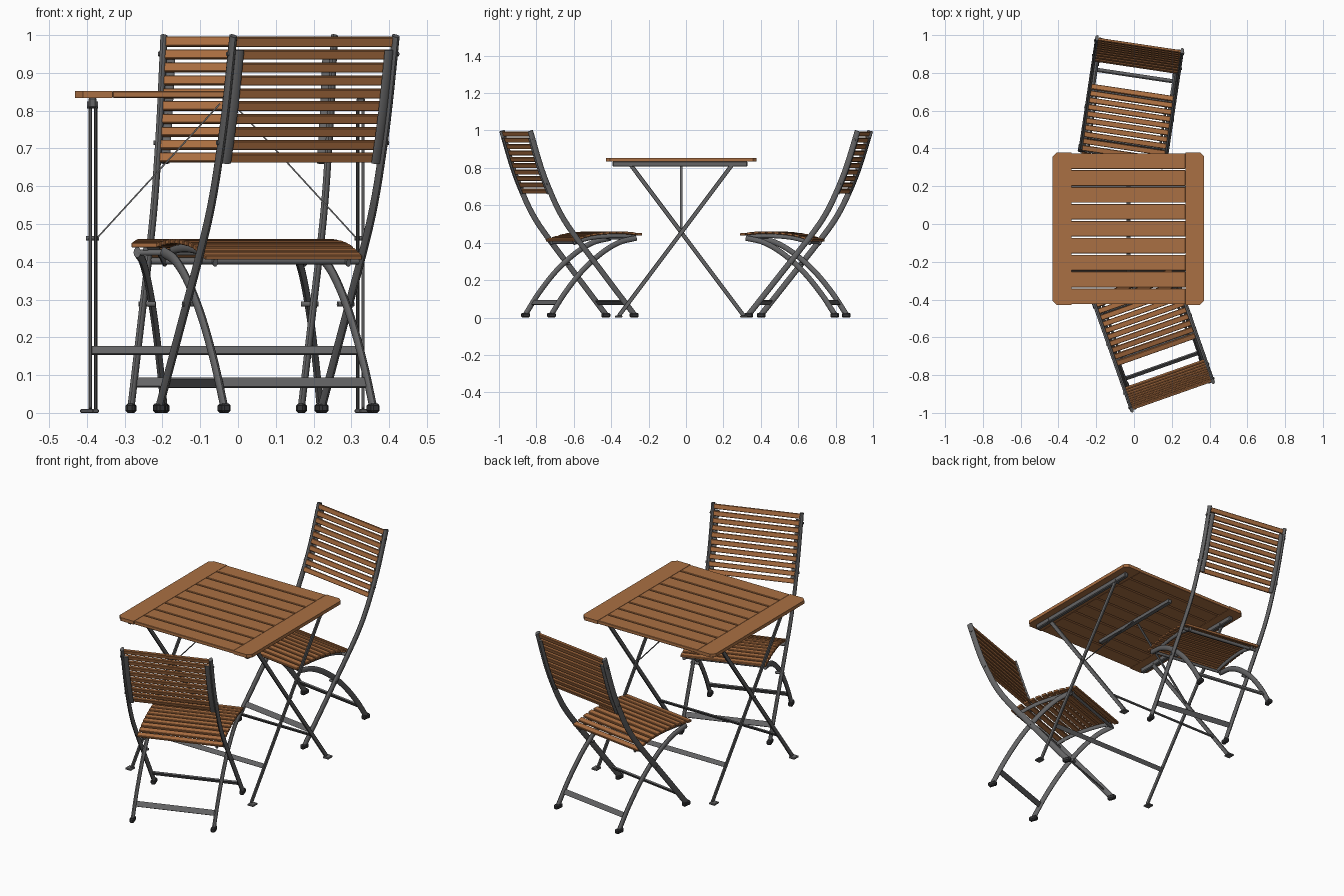
import bpy, bmesh, math
from mathutils import Matrix, Vector

if "Cube" in bpy.data.objects:
    bpy.data.objects.remove(bpy.data.objects["Cube"])

def material(name, rgb):
    m = bpy.data.materials.new(name)
    m.diffuse_color = (*rgb, 1)
    m.use_nodes = True
    m.node_tree.nodes["Principled BSDF"].inputs["Base Color"].default_value = m.diffuse_color
    return m

WOOD = material("table wood", (0.40, 0.16, 0.056))
CHAIR_WOOD = material("chair wood", (0.40, 0.155, 0.052))
STEEL = material("grey steel", (0.13, 0.13, 0.133))
RUBBER = material("dark rubber", (0.035, 0.035, 0.037))
I = Matrix.Identity(4)

def finish(name, bm, mat, M, smooth=False):
    bmesh.ops.transform(bm, matrix=M, verts=bm.verts)
    bmesh.ops.recalc_face_normals(bm, faces=bm.faces)
    me = bpy.data.meshes.new(name)
    bm.to_mesh(me)
    bm.free()
    me.materials.append(mat)
    ob = bpy.data.objects.new(name, me)
    bpy.context.collection.objects.link(ob)
    if smooth:
        bpy.context.view_layer.objects.active = ob
        ob.select_set(True)
        bpy.ops.object.shade_smooth_by_angle(angle=math.radians(40))
        ob.select_set(False)
    return ob

def box(name, centre, size, mat, M=I, rx=0.0, bevel=0.0, ry=0.0):
    bm = bmesh.new()
    bmesh.ops.create_cube(bm, size=1, matrix=Matrix.Diagonal((*size, 1)))
    if bevel:
        bmesh.ops.bevel(bm, geom=bm.edges[:], offset=bevel, segments=1, affect='EDGES')
    R = Matrix.Rotation(rx, 4, 'X') @ Matrix.Rotation(ry, 4, 'Y')
    return finish(name, bm, mat, M @ Matrix.Translation(centre) @ R)

def rod(name, a, b, r, mat, M=I, r2=None):
    a, b = Vector(a), Vector(b)
    bm = bmesh.new()
    bmesh.ops.create_cone(bm, cap_ends=True, segments=12, radius1=r,
                          radius2=r if r2 is None else r2, depth=(b - a).length)
    q = (b - a).to_track_quat('Z', 'Y').to_matrix().to_4x4()
    return finish(name, bm, mat, M @ Matrix.Translation((a + b) / 2) @ q, True)

def curve(pts, n=6):
    """Smooth path through (y, z) points."""
    p = [Vector(q) for q in pts]
    p = [2 * p[0] - p[1]] + p + [2 * p[-1] - p[-2]]
    out = []
    for i in range(1, len(p) - 2):
        a, b, c, d = p[i - 1:i + 3]
        for k in range(n):
            t = k / n
            out.append(0.5 * (2 * b + (c - a) * t + (2 * a - 5 * b + 4 * c - d) * t * t
                              + (3 * b - a - 3 * c + d) * t ** 3))
    return out + [p[-2]]

def sweep(name, x, path, half_x, half_d, mat, M):
    """Oval tube along a path lying in the y-z plane."""
    bm = bmesh.new()
    rings = []
    for i, p in enumerate(path):
        t = (path[min(i + 1, len(path) - 1)] - path[max(i - 1, 0)]).normalized()
        nrm = Vector((-t.y, t.x))
        ring = []
        for k in range(12):
            a = math.tau * k / 12
            q = p + nrm * half_d * math.sin(a)
            ring.append(bm.verts.new((x + half_x * math.cos(a), q.x, q.y)))
        rings.append(ring)
    for r, s in zip(rings, rings[1:]):
        for k in range(12):
            bm.faces.new((r[k], r[(k + 1) % 12], s[(k + 1) % 12], s[k]))
    bm.faces.new(rings[0])
    bm.faces.new(rings[-1])
    return finish(name, bm, mat, M, True)

def at(path, idx, value):
    """Point and tangent where path coordinate idx reaches value."""
    for a, b in zip(path, path[1:]):
        lo, hi = a[idx], b[idx]
        if min(lo, hi) <= value <= max(lo, hi):
            return a.lerp(b, (value - lo) / (hi - lo)), (b - a).normalized()
    return path[-1], (path[-1] - path[-2]).normalized()

# ---------------- table ----------------
T = Matrix.Translation((-0.03, -0.025, 0))

# end boards with clipped outer corners
for s in (-1, 1):
    bm = bmesh.new()
    prof = [(0.302, -0.403), (0.38, -0.403), (0.401, -0.382), (0.401, 0.382), (0.38, 0.403), (0.302, 0.403)]
    f = bm.faces.new([bm.verts.new((s * x, y, 0.834)) for x, y in prof])
    g = bmesh.ops.extrude_face_region(bm, geom=[f])
    bmesh.ops.translate(bm, vec=(0, 0, 0.018),
                        verts=[v for v in g["geom"] if isinstance(v, bmesh.types.BMVert)])
    finish("table_end_board", bm, WOOD, T)
pitch = 0.806 / 9
for i in range(9):
    box("table_slat", (0, -0.403 + pitch * (i + 0.5), 0.843), (0.604, pitch - 0.007, 0.018),
        WOOD, T, bevel=0.002)

# under-top rails, crossed legs, feet
box("table_centre_rail", (0, 0, 0.825), (0.022, 0.56, 0.018), STEEL, T)
for s in (-1, 1):
    box("table_side_rail", (s * 0.355, -0.007, 0.821), (0.022, 0.72, 0.028), STEEL, T, 0, 0.004)
    for d, x in ((1, 0.361), (-1, 0.347)):
        a, b = Vector((-0.335 * d, 0.008)), Vector((0.27 * d, 0.815))
        mid, v = (a + b) / 2, b - a
        rx = math.atan2(-v.x, v.y)
        box("table_leg", (s * x, mid.x, mid.y), (0.009, 0.022, v.length), STEEL, T, rx, 0.002)
        box("table_foot", (s * (x + 0.009), a.x, 0.005), (0.036, 0.04, 0.01), STEEL, T, 0, 0.003)
        rod("table_hinge", (s * 0.34, b.x, b.y), (s * 0.37, b.x, b.y), 0.009, STEEL, T)
    rod("table_pivot_bolt", (s * 0.338, 0, 0.462), (s * 0.372, 0, 0.462), 0.006, STEEL, T)
    # flat diagonal brace from leg crossing to the centre rail
    box("table_brace", (s * 0.18, 0, 0.641), (0.004, 0.012, 0.48), STEEL, T,
        ry=-s * math.atan2(0.324, 0.354))
for d, x in ((1, 0.361), (-1, 0.347)):
    y = d * (-0.335 + 0.605 * 0.157 / 0.807)
    box("table_stretcher", (0, y, 0.165), (2 * x, 0.006, 0.024), STEEL, T,
        math.atan2(-0.605 * d, 0.807))

# ---------------- chairs: local x across, y backwards ----------------
MAIN = curve([(0.0, 0.012), (0.17, 0.225), (0.345, 0.445), (0.42, 0.555),
              (0.475, 0.665), (0.53, 0.80), (0.592, 0.998)])
SHORT = curve([(-0.015, 0.425), (0.08, 0.402), (0.18, 0.345), (0.29, 0.25),
               (0.39, 0.13), (0.468, 0.012)])
SEAT = curve([(-0.045, 0.444), (0.05, 0.453), (0.15, 0.452), (0.25, 0.44), (0.35, 0.41)])

def chair(M):
    for s in (-1, 1):
        sweep("chair_main_leg", s * 0.228, MAIN, 0.0095, 0.0155, STEEL, M)
        sweep("chair_curved_leg", s * 0.209, SHORT, 0.0095, 0.0145, STEEL, M)
        # rubber feet
        for x, y in ((0.228, MAIN[0].x + 0.003), (0.209, SHORT[-1].x - 0.003)):
            box("chair_foot", (s * x, y, 0.0125), (0.025, 0.046, 0.025), RUBBER, M, 0, 0.006)
        # strip behind the back slats
        strip = [p + Vector((0.01, -0.004)) for p in MAIN if 0.65 < p.y < 0.985]
        sweep("back_strip", s * 0.209, strip, 0.012, 0.005, STEEL, M)
        # seat rail under the slats
        rail = [p - Vector((0, 0.018)) for p in SEAT[2:-1]]
        sweep("seat_rail", s * 0.187, rail, 0.007, 0.011, STEEL, M)
        rod("chair_pivot_bolt", (s * 0.195, 0.222, 0.288), (s * 0.24, 0.222, 0.288), 0.007, STEEL, M)
        for z in (0.715, 0.95):
            p, t = at(MAIN, 1, z)
            rod("back_bolt", (s * 0.215, p.x, z), (s * 0.241, p.x, z), 0.006, STEEL, M)
    # back slats
    for i in range(10):
        p, t = at(MAIN, 1, 0.6755 + i * 0.0341)
        box("back_slat", (0, p.x - 0.003, p.y), (0.446, 0.013, 0.025), CHAIR_WOOD, M,
            math.atan2(-t.x, t.y), 0.002)
    # seat slats follow the curved seat profile
    for i in range(11):
        p, t = at(SEAT, 0, -0.031 + i * 0.0364)
        box("seat_slat", (0, p.x, p.y), (0.44, 0.028, 0.013), CHAIR_WOOD, M,
            math.atan2(t.y, t.x), 0.002)
    # cross bars
    rod("seat_rear_bar", (-0.22, 0.315, 0.402), (0.22, 0.315, 0.402), 0.009, STEEL, M)
    rod("seat_front_bar", (-0.207, -0.008, 0.424), (0.207, -0.008, 0.424), 0.008, STEEL, M)
    for name, path, x in (("front_stretcher", MAIN, 0.228), ("rear_stretcher", SHORT, 0.209)):
        p, t = at(path, 1, 0.08)
        box(name, (0, p.x, p.y), (2 * x, 0.008, 0.028), STEEL, M,
            math.atan2(-t.x, t.y) if t.y > 0 else math.atan2(t.x, -t.y))

chair(Matrix.Translation((-0.058, 0.366, 0)) @ Matrix.Rotation(math.radians(-8.5), 4, 'Z'))
chair(Matrix.Translation((0.006, -0.35, 0)) @ Matrix.Rotation(math.radians(199.4), 4, 'Z'))
